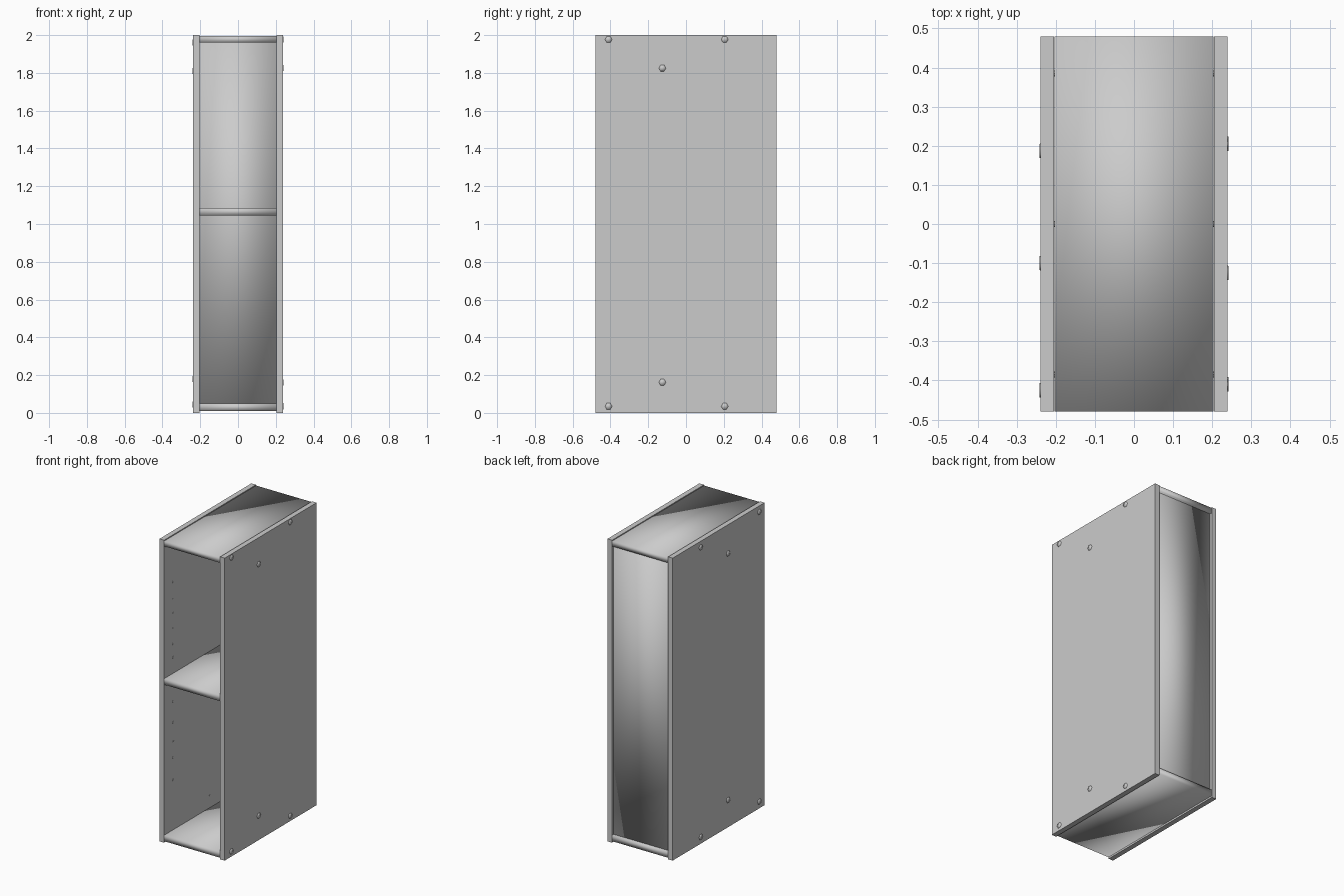
import bpy, bmesh, math
from mathutils import Matrix

if "Cube" in bpy.data.objects:
    bpy.data.objects.remove(bpy.data.objects["Cube"])

grey = bpy.data.materials.new("light grey")
grey.diffuse_color = (0.6, 0.6, 0.6, 1)
grey.use_nodes = True
grey.node_tree.nodes["Principled BSDF"].inputs["Base Color"].default_value = grey.diffuse_color


def finish(name, bm, smooth):
    me = bpy.data.meshes.new(name)
    bm.to_mesh(me)
    bm.free()
    me.materials.append(grey)
    for p in me.polygons:
        p.use_smooth = smooth
    ob = bpy.data.objects.new(name, me)
    bpy.context.collection.objects.link(ob)
    return ob


def board(name, x, y, z, smooth=True):
    """Box between (min, max) pairs; smooth boards share soft normals."""
    bm = bmesh.new()
    bmesh.ops.create_cube(bm, size=1)
    for v in bm.verts:
        v.co = [lo + (c + 0.5) * (hi - lo) for c, (lo, hi) in zip(v.co, (x, y, z))]
    return finish(name, bm, smooth)


def discs(name, x0, x1, radius, sides, spots, top=1.0, smooth=True):
    """Short studs along x, from x0 to x1, at each (y, z)."""
    bm = bmesh.new()
    turn = Matrix.Rotation(math.copysign(math.pi / 2, x1 - x0), 4, 'Y')
    for y, z in spots:
        bmesh.ops.create_cone(
            bm, cap_ends=True, segments=sides, radius1=radius,
            radius2=radius * top, depth=abs(x1 - x0),
            matrix=Matrix.Translation(((x0 + x1) / 2, y, z)) @ turn)
    return finish(name, bm, smooth)


OUT, INN, D = 0.2385, 0.205, 0.48

# Flat side panels
board("right_side_panel", (INN, OUT), (-D, D), (0, 2), False)
board("left_side_panel", (-OUT, -INN), (-D, D), (0, 2), False)

# Soft-shaded boards between the sides
W = (-0.2035, 0.2035)
board("top_board", W, (-D, D), (1.96, 1.995))
board("bottom_board", W, (-D, D), (0.01, 0.05))
board("middle_shelf", W, (-D, 0.45), (1.045, 1.085))
board("back_panel", W, (0.45, 0.465), (0.05, 1.96))

# Hexagonal screw heads on the outer faces
right = [(-0.41, 1.977), (0.205, 1.977), (-0.125, 1.825),
         (-0.125, 0.162), (-0.41, 0.035), (0.205, 0.035)]
left = [(-0.425, 1.96), (0.187, 1.96), (-0.10, 1.81),
        (-0.10, 0.18), (-0.425, 0.045), (0.187, 0.045)]
discs("right_screws", OUT - 0.004, OUT + 0.003, 0.02, 6, right, 0.9)
discs("left_screws", -OUT + 0.004, -OUT - 0.003, 0.02, 6, left, 0.9)

# Shelf peg marks in rows on the inner faces
heights = [0.38, 0.53, 0.63, 0.76, 0.90, 1.19, 1.28, 1.38, 1.48, 1.575, 1.69]
pegs = [(y, z) for y in (-0.385, 0.385) for z in heights] + [(0, 0.13), (0, 1.87)]
for side, name in ((1, "right_pegs"), (-1, "left_pegs")):
    discs(name, side * (INN + 0.002), side * (INN - 0.002), 0.008, 8, pegs, smooth=False)
